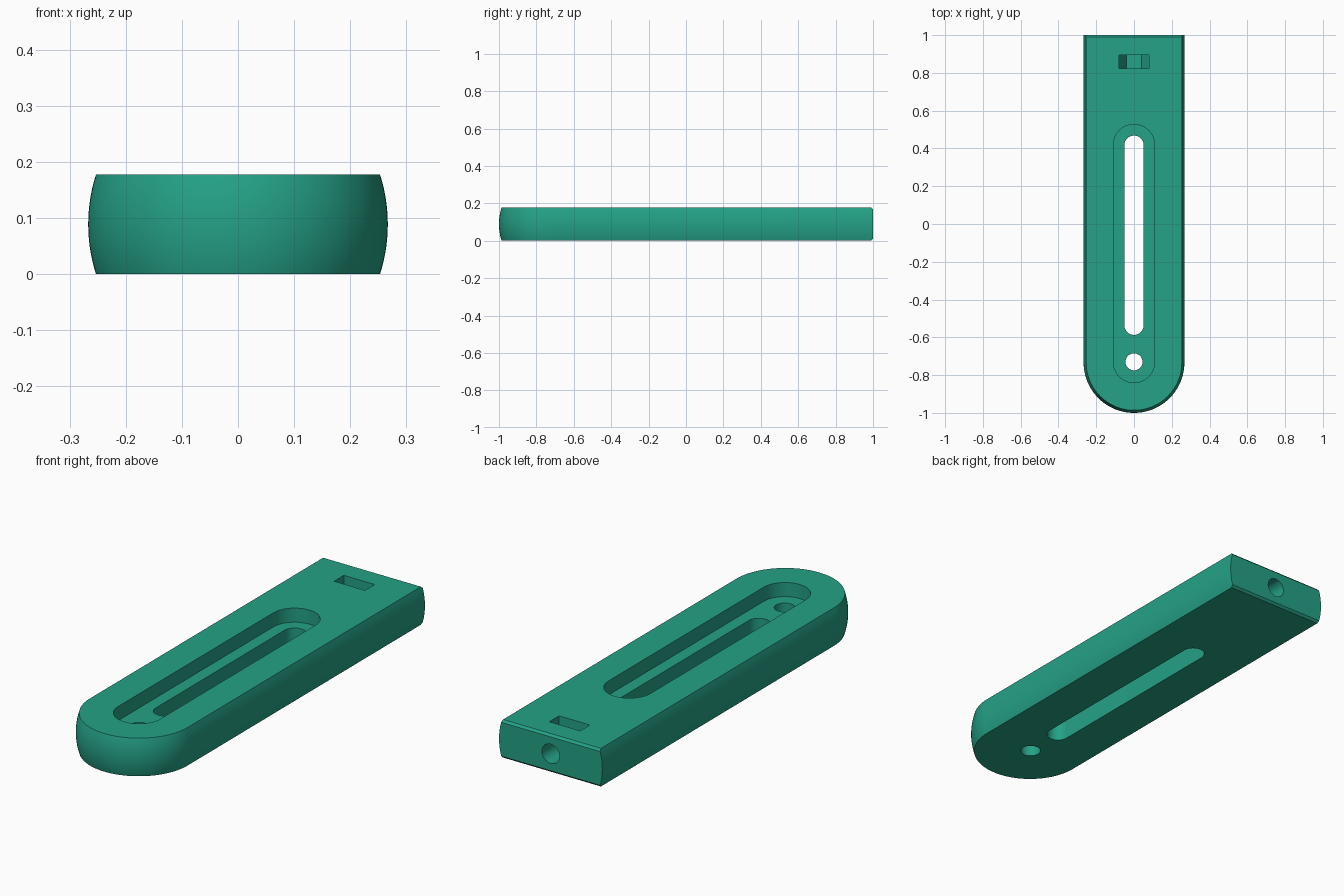
import bpy, bmesh, math

if "Cube" in bpy.data.objects:
    bpy.data.objects.remove(bpy.data.objects["Cube"])

H = 0.178                 # thickness
MID = H / 2
R_MAX, SAG = 0.267, 0.014  # half width at mid height, side bulge
R_ARC = (MID**2 + SAG**2) / (2 * SAG)
Y_C = R_MAX - 1           # centre of the rounded front end
CHAMFER = 0.01
FLOOR = H - 0.066         # recess floor height

green = bpy.data.materials.new("teal green")
green.diffuse_color = (0.018, 0.36, 0.24, 1)
green.use_nodes = True
green.node_tree.nodes["Principled BSDF"].inputs["Base Color"].default_value = green.diffuse_color


def loft(name, rings):
    """Skin a stack of equal-length closed rings and cap both ends."""
    bm = bmesh.new()
    loops = [[bm.verts.new(p) for p in ring] for ring in rings]
    n = len(loops[0])
    for a, b in zip(loops, loops[1:]):
        for i in range(n):
            j = (i + 1) % n
            bm.faces.new((a[i], a[j], b[j], b[i]))
    bm.faces.new(loops[0])
    bm.faces.new(loops[-1])
    bmesh.ops.recalc_face_normals(bm, faces=bm.faces)
    mesh = bpy.data.meshes.new(name)
    bm.to_mesh(mesh)
    bm.free()
    mesh.materials.append(green)
    obj = bpy.data.objects.new(name, mesh)
    bpy.context.collection.objects.link(obj)
    return obj


def arc(cx, cy, r, start, end, n):
    return [(cx + r * math.cos(start + (end - start) * i / n),
             cy + r * math.sin(start + (end - start) * i / n)) for i in range(n + 1)]


def stadium(r, y0, y1):
    """Outline of a slot running along y, with tips at y0 and y1."""
    return (arc(0, y1 - r, r, 0, math.pi, 24)
            + arc(0, y0 + r, r, math.pi, 2 * math.pi, 24))


def extrude_z(name, outline, z0, z1):
    return loft(name, [[(x, y, z) for x, y in outline] for z in (z0, z1)])


def extrude_y(name, outline, y0, y1):
    return loft(name, [[(x, y, z) for x, z in outline] for y in (y0, y1)])


# Body: rounded front, bulging sides, chamfered square back
levels = [CHAMFER + (H - 2 * CHAMFER) * i / 12 for i in range(13)]
rings = []
for z in [0] + levels + [H]:
    r = R_MAX - R_ARC + math.sqrt(R_ARC**2 - (z - MID)**2)
    back = 1 - CHAMFER if z in (0, H) else 1
    outline = [(r, back), (-r, back)] + arc(0, Y_C, r, math.pi, 2 * math.pi, 64)
    rings.append([(x, y, z) for x, y in outline])
body = loft("slotted_arm", rings)

# Cutters: recess, through slot, front hole, nut pocket, bolt hole
circle = arc(0, 0, 0.045, 0, 2 * math.pi, 40)[:-1]
cutters = [
    extrude_z("recess_cutter", stadium(0.109, -0.84, 0.527), FLOOR, 0.3),
    extrude_z("slot_cutter", stadium(0.051, -0.587, 0.468), -0.1, 0.25),
    extrude_z("front_hole_cutter", [(x, y - 0.73) for x, y in circle], -0.1, 0.25),
    extrude_y("nut_pocket_cutter",
              [(-0.08, 0.3), (-0.08, MID), (-0.04, 0.02),
               (0.04, 0.02), (0.08, MID), (0.08, 0.3)], 0.824, 0.896),
    extrude_y("bolt_hole_cutter", [(x, z + MID) for x, z in circle], 0.72, 1.1),
]
bpy.context.view_layer.objects.active = body
body.select_set(True)
for c in cutters:
    c.hide_render = True
    mod = body.modifiers.new(c.name, "BOOLEAN")
    mod.operation, mod.solver, mod.object = "DIFFERENCE", "EXACT", c
    bpy.ops.object.modifier_apply(modifier=mod.name)
    bpy.data.objects.remove(c)

bpy.ops.object.shade_smooth_by_angle(angle=math.radians(25))
